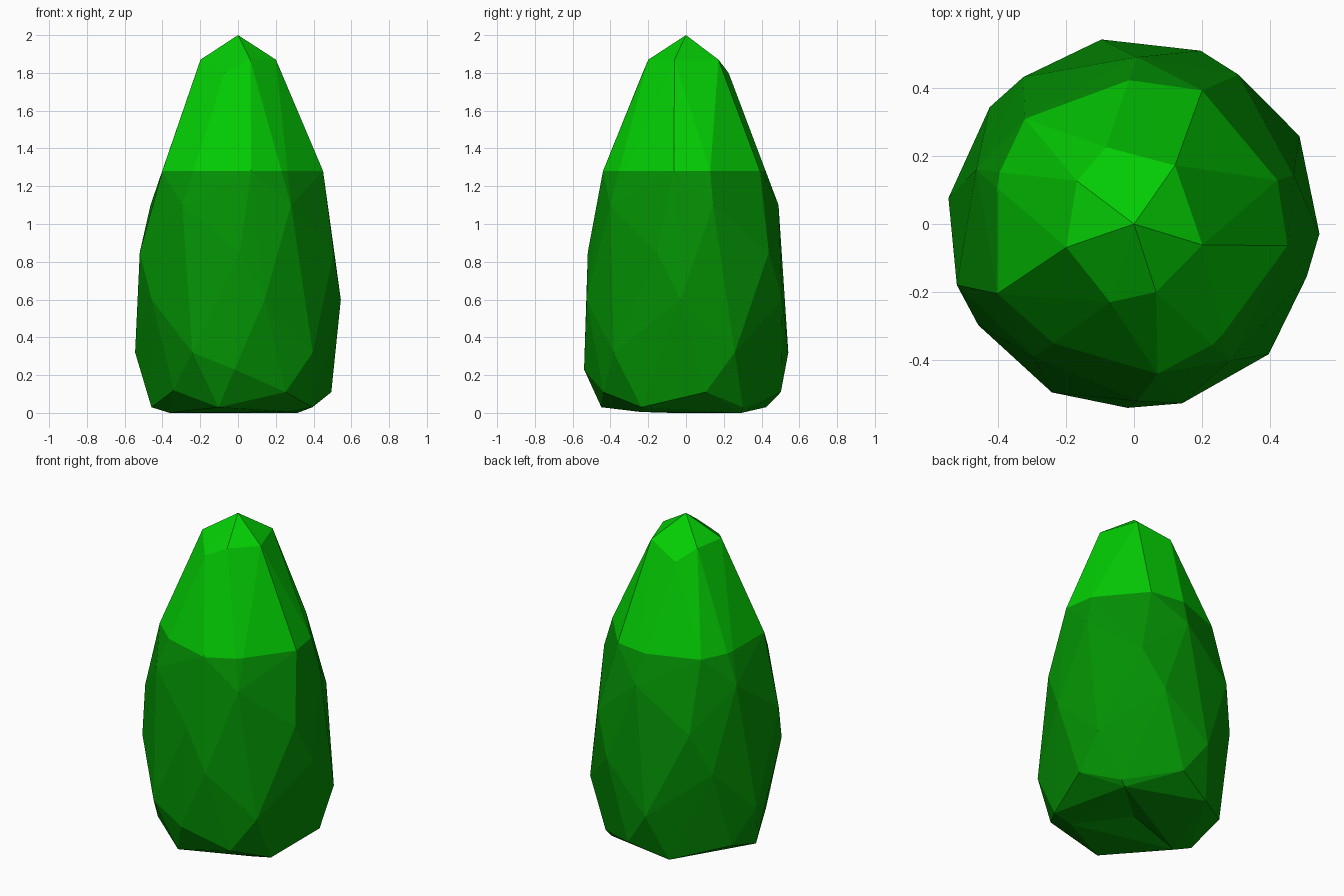
import bpy
import bmesh
from math import cos, sin, radians
from mathutils import Vector

cube = bpy.data.objects.get("Cube")
if cube:
    bpy.data.objects.remove(cube)

CROWN_Z = 1.28


def make_material(name, colour):
    mat = bpy.data.materials.new(name)
    mat.use_nodes = True
    mat.diffuse_color = colour
    mat.node_tree.nodes["Principled BSDF"].inputs["Base Color"].default_value = colour
    return mat


def polar(angle, radius, z):
    a = radians(angle)
    return Vector((radius * cos(a), radius * sin(a), z))


def five_fold(phase, radius, z):
    return [polar(phase + step * 72, radius, z) for step in range(5)]


# Tip and the uneven rings of the pale crown
points = [Vector((0, 0, 2))]
points += [polar(a, 0.21, 1.87) for a in (55, 143, 199, 288, 343)]
points += [polar(a, 0.24, 1.8) for a in (110, 253)]
points += [polar(a, r, CROWN_Z) for a, r in (
    (17, 0.44), (63, 0.44), (91, 0.41), (136, 0.445), (159, 0.42),
    (207, 0.45), (237, 0.41), (279, 0.445), (303, 0.41), (352, 0.455))]

# Staggered five-sided rings of the body: phase, radius, height
for phase, radius, z in ((17, 0.49, 1.1), (69, 0.545, 0.6), (28, 0.55, 0.32),
                         (12, 0.505, 0.11), (41, 0.46, 0.03)):
    points += five_fold(phase, radius, z)
points += [polar(a, r, 0.85) for a, r in (
    (55, 0.535), (127, 0.54), (199, 0.55), (271, 0.52), (343, 0.53))]
points.append(polar(268, 0.54, 0.23))

# Three feet under the body
points += [polar(43, 0.43, 0), polar(192, 0.37, 0), polar(318, 0.36, 0.005)]

# Faceted skin, with a clean edge where the colour changes
bm = bmesh.new()
for p in points:
    bm.verts.new(p)
hull = bmesh.ops.convex_hull(bm, input=bm.verts[:])
loose = {g for g in hull["geom_interior"] + hull["geom_unused"]
         if isinstance(g, bmesh.types.BMVert)}
bmesh.ops.delete(bm, geom=list(loose), context="VERTS")
bmesh.ops.bisect_plane(bm, geom=bm.verts[:] + bm.edges[:] + bm.faces[:], dist=0.003,
                       plane_co=(0, 0, CROWN_Z), plane_no=(0, 0, 1))

# Shallow hollow in the underside
underside = min(bm.faces, key=lambda f: f.calc_center_median().z)
hollow = bmesh.ops.poke(bm, faces=[underside])["verts"][0]
hollow.co = (0, 0, 0.05)

# Dent low on the front
dent = polar(228, 0.505, 0.11)
nearest = min(bm.verts, key=lambda v: (v.co - dent).length)
nearest.co = (-0.34, -0.31, 0.12)

bmesh.ops.triangulate(bm, faces=[f for f in bm.faces if len(f.verts) > 3])
bmesh.ops.recalc_face_normals(bm, faces=bm.faces[:])
for face in bm.faces:
    face.smooth = False
    face.material_index = int(face.calc_center_median().z > CROWN_Z)

mesh = bpy.data.meshes.new("bush_foliage")
bm.to_mesh(mesh)
bm.free()
mesh.materials.append(make_material("dark leaf green", (0.001, 0.28, 0.001, 1)))
mesh.materials.append(make_material("bright leaf green", (0.001, 0.61, 0.001, 1)))
bpy.context.collection.objects.link(bpy.data.objects.new("bush_foliage", mesh))
